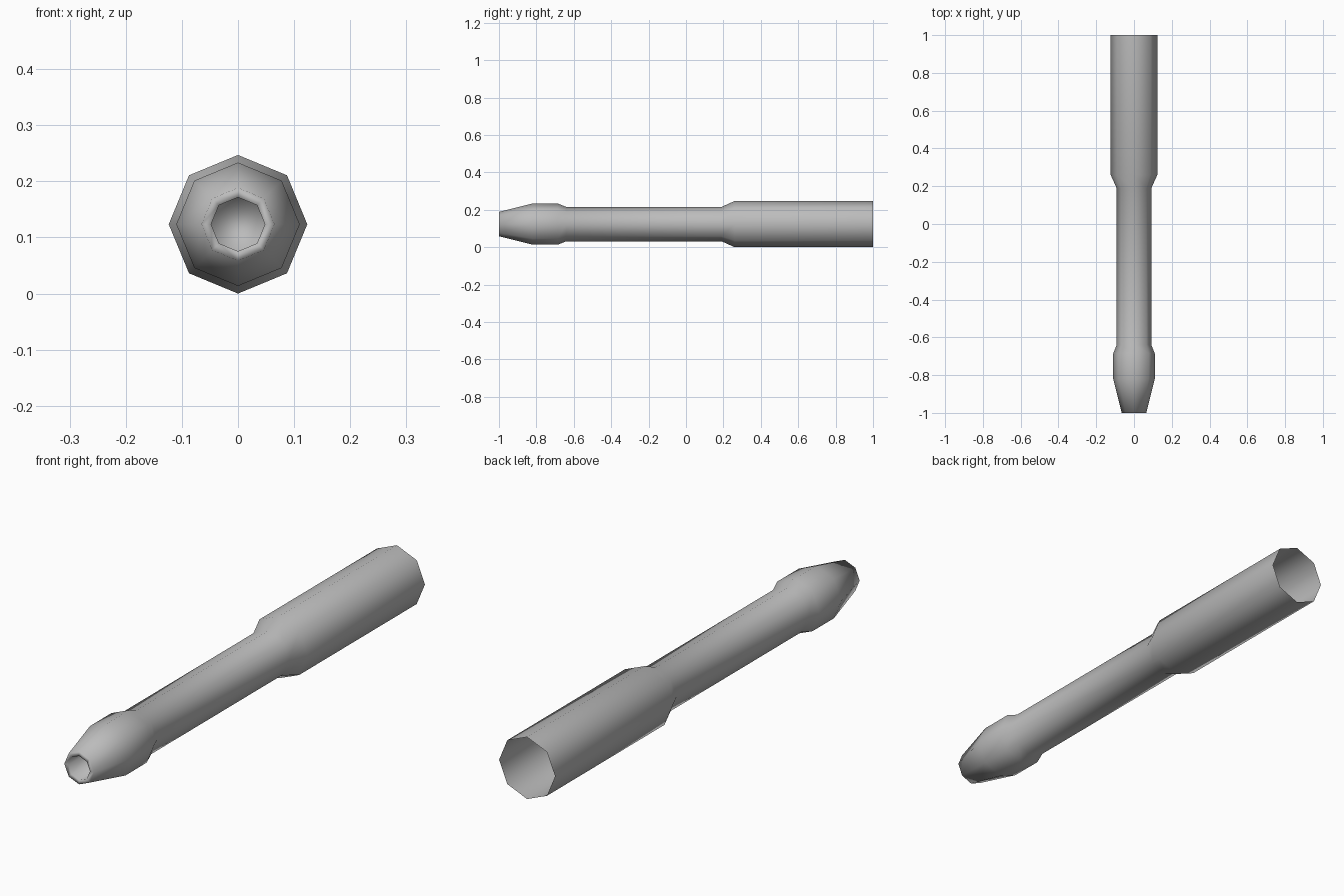
import bpy, bmesh, math

cube = bpy.data.objects.get("Cube")
if cube:
    bpy.data.objects.remove(cube, do_unlink=True)

SIDES = 8
AXIS_Z = 0.1235

# Plain grey metal
metal = bpy.data.materials.new("grey_metal")
metal.use_nodes = True
grey = (0.5, 0.5, 0.5, 1)
metal.diffuse_color = grey
metal.node_tree.nodes["Principled BSDF"].inputs["Base Color"].default_value = grey

# Profile (y, radius): bore floor, muzzle rim, bulged tip, slim barrel, wide open sleeve
profile = [(-0.90, 0.048), (-1.0, 0.048), (-1.0, 0.065), (-0.82, 0.11),
           (-0.685, 0.11), (-0.64, 0.092), (0.19, 0.092), (0.26, 0.1235), (1.0, 0.1235)]


def lathe(name, points, material):
    """Sweep a profile round the y axis; the first ring is capped, the last stays open."""
    bm = bmesh.new()
    rings = []
    for y, r in points:
        angles = [2 * math.pi * i / SIDES for i in range(SIDES)]
        rings.append([bm.verts.new((r * math.cos(a), y, AXIS_Z + r * math.sin(a)))
                      for a in angles])
    for a, b in zip(rings, rings[1:]):
        for i in range(SIDES):
            j = (i + 1) % SIDES
            bm.faces.new((a[i], b[i], b[j], a[j]))
    bm.faces.new(rings[0])
    for face in bm.faces:
        face.smooth = True
    # The bore floor must look out of the muzzle, the sleeve wall away from the axis
    bmesh.ops.recalc_face_normals(bm, faces=bm.faces)
    bm.faces.ensure_lookup_table()
    if bm.faces[-1].normal.y > 0:
        bmesh.ops.reverse_faces(bm, faces=bm.faces)
    mesh = bpy.data.meshes.new(name)
    bm.to_mesh(mesh)
    bm.free()
    mesh.materials.append(material)
    obj = bpy.data.objects.new(name, mesh)
    bpy.context.collection.objects.link(obj)
    return obj


lathe("barrel", profile, metal)
